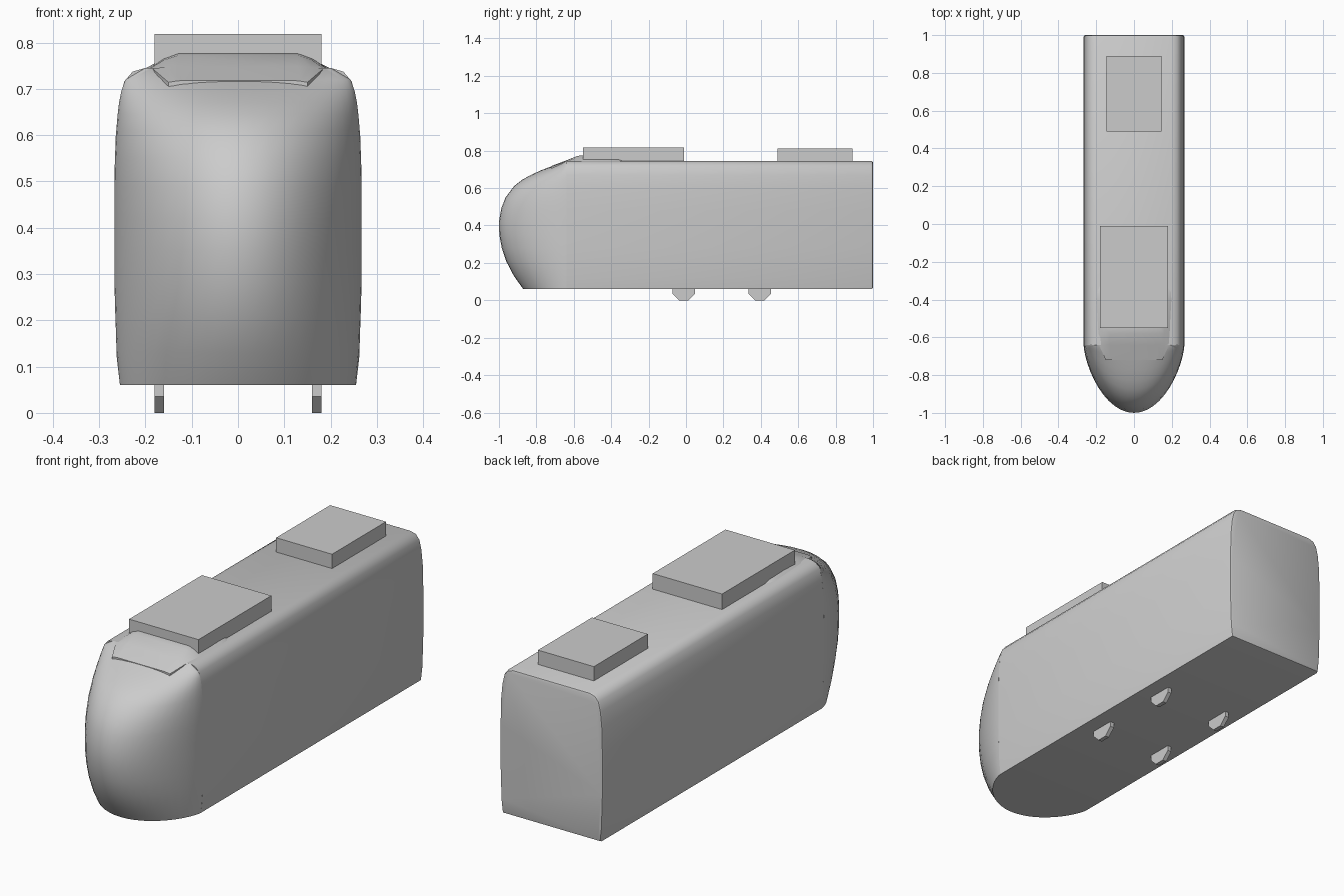
import bpy, bmesh
from math import sin, cos, pi, radians

cube = bpy.data.objects.get("Cube")
if cube:
    bpy.data.objects.remove(cube)

grey = bpy.data.materials.new("plain grey")
grey.use_nodes = True
grey.diffuse_color = (0.6, 0.6, 0.6, 1)
grey.node_tree.nodes["Principled BSDF"].inputs["Base Color"].default_value = (0.6, 0.6, 0.6, 1)


def finish(name, bm, smooth=None):
    bmesh.ops.recalc_face_normals(bm, faces=bm.faces)
    mesh = bpy.data.meshes.new(name)
    bm.to_mesh(mesh)
    bm.free()
    mesh.materials.append(grey)
    obj = bpy.data.objects.new(name, mesh)
    bpy.context.collection.objects.link(obj)
    if smooth:
        bpy.ops.object.select_all(action='DESELECT')
        obj.select_set(True)
        bpy.context.view_layer.objects.active = obj
        bpy.ops.object.shade_smooth_by_angle(angle=radians(smooth))
    return obj


def loft(name, rings, smooth=None):
    """Skin closed rings of equal length and cap both ends."""
    bm = bmesh.new()
    rows = [[bm.verts.new(p) for p in ring] for ring in rings]
    n = len(rows[0])
    for a, b in zip(rows, rows[1:]):
        for i in range(n):
            j = (i + 1) % n
            bm.faces.new((a[i], a[j], b[j], b[i]))
    bm.faces.new(rows[0])
    bm.faces.new(rows[-1])
    return finish(name, bm, smooth)


def box(name, x, y0, y1, z0, z1):
    ring = [(-x, y0), (x, y0), (x, y1), (-x, y1)]
    return loft(name, [[(px, py, z) for px, py in ring] for z in (z0, z1)])


# Main body: rounded section swept to the rear, with a softened back edge
half = [(.255, .06), (.262, .12), (.267, .28), (.267, .48), (.264, .6),
        (.257, .67), (.246, .715), (.228, .737), (.2, .745)]
section = half + [(-x, z) for x, z in reversed(half)]


def body_ring(y, inset):
    k = 1 - inset / .26
    m = 1 - inset / .34
    return [(x * k, y, .4 + (z - .4) * m) for x, z in section]


loft("body", [body_ring(-.64, 0), body_ring(.99, 0), body_ring(.997, .003),
              body_ring(1.0, .01)], 35)

# Nose: stacked plan outlines (height, half width, front reach)
layers = [(.06, .255, .23), (.13, .262, .28), (.21, .265, .322), (.28, .267, .345),
          (.35, .267, .358), (.42, .267, .36), (.49, .267, .348), (.55, .266, .325),
          (.61, .263, .28), (.645, .26, .235), (.67, .257, .19), (.695, .252, .135),
          (.72, .243, .07), (.745, .2, .005)]
steps = 24
rings = []
for z, w, reach in layers:
    angles = [-pi / 2 + pi * i / steps for i in range(steps + 1)]
    rings.append([(w * sin(t), -.64 - reach * max(cos(t), 0) ** 1.35, z) for t in angles])
loft("nose", rings, 40)

# Low roof fairing behind the nose (y, base half width, top half width, top height)
stations = [(-.72, .15, .12, .718), (-.64, .185, .13, .748), (-.58, .19, .13, .772),
            (-.54, .192, .13, .777), (-.4, .2, .14, .766), (-.36, .197, .15, .762),
            (-.325, .185, .16, .746)]
rings = []
for y, b, t, z in stations:
    base = min(.744, z - .004)
    side = [(b, base - .03), (b, base), ((b + t) / 2, base + (z - base) * .65), (t, z)]
    rings.append([(x, y, h) for x, h in side] + [(-x, y, h) for x, h in reversed(side)])
loft("roof_fairing", rings, 35)

# Roof equipment boxes
box("front_roof_unit", .18, -.55, -.01, .74, .818)
box("rear_roof_unit", .145, .49, .89, .74, .812)

# Eight-sided wheels half sunk into the floor
for end, y in (("front", -.012), ("rear", .395)):
    for side, s in (("left", 1), ("right", -1)):
        corners = [pi / 8 + pi / 4 * i for i in range(8)]
        loft(f"{end}_{side}_wheel",
             [[(s * x, y + .065 * cos(a), .06 + .065 * sin(a)) for a in corners]
              for x in (.16, .18)])
